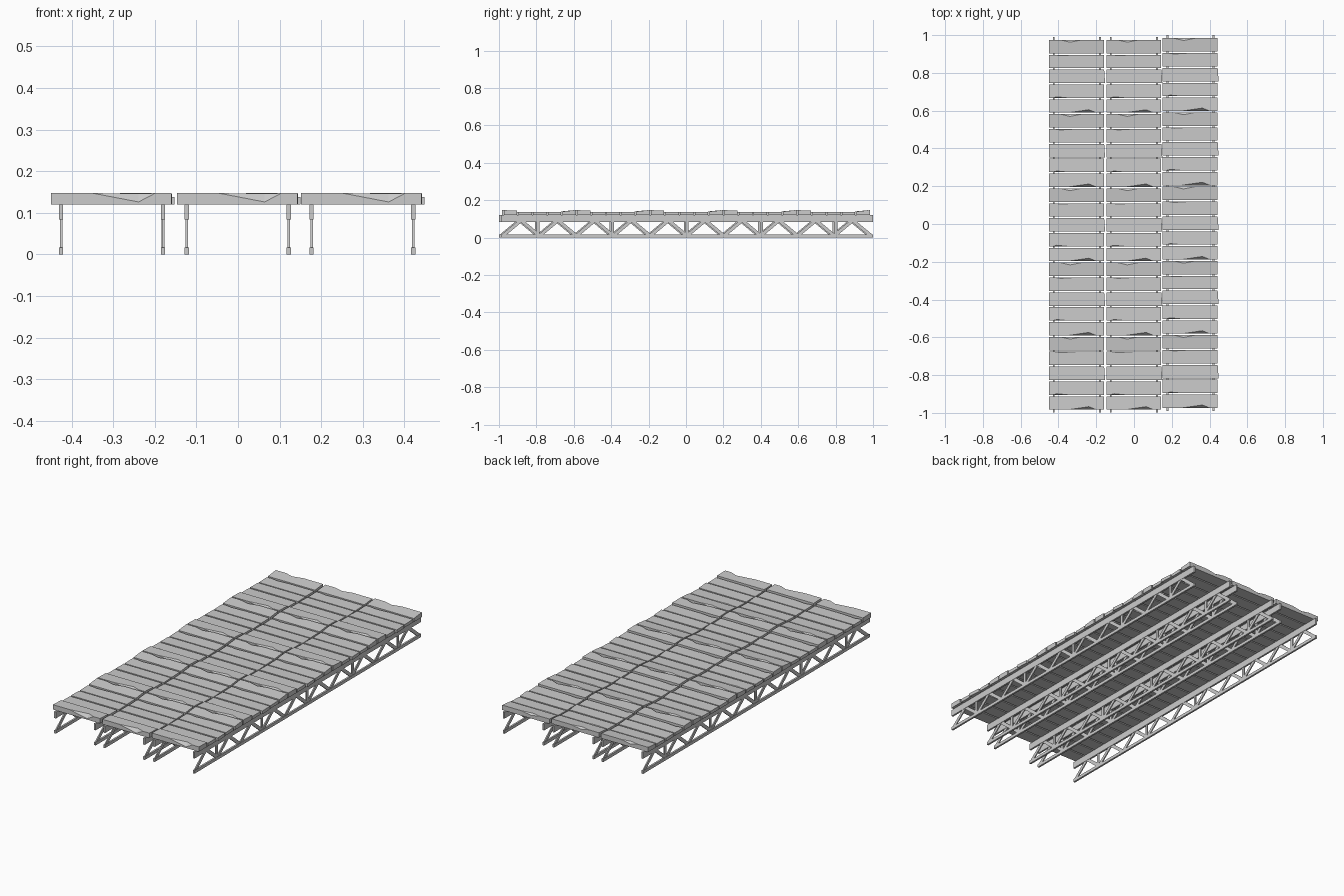
import bpy, bmesh
from math import atan2, hypot
from mathutils import Matrix, Vector

if "Cube" in bpy.data.objects:
    bpy.data.objects.remove(bpy.data.objects["Cube"])

PITCH, DEPTH, BASE, WIDTH = 0.0786, 0.071, 0.12, 0.289
HALF = 0.995


def finish(name, bm):
    bmesh.ops.recalc_face_normals(bm, faces=bm.faces)
    me = bpy.data.meshes.new(name)
    bm.to_mesh(me)
    bm.free()
    ob = bpy.data.objects.new(name, me)
    bpy.context.collection.objects.link(ob)
    return ob


def bar(bm, x, p, q, tx, tz):
    # rectangular bar between two (y, z) points
    dy, dz = q[0] - p[0], q[1] - p[1]
    m = (Matrix.Translation((x, (p[0] + q[0]) / 2, (p[1] + q[1]) / 2))
         @ Matrix.Rotation(atan2(dz, dy), 4, 'X')
         @ Matrix.Diagonal((tx, hypot(dy, dz), tz, 1)))
    bmesh.ops.create_cube(bm, size=1, matrix=m)


def plank(bm, x0, y0, zf, zb, ends, front=None, back=None):
    # zf/zb: top height at front/back edge; ends: extra length at front/back
    # chips: (start, low point, end, drop, inset) along that top edge
    y1 = y0 + DEPTH
    xf, xb = x0 + WIDTH + ends[0], x0 + WIDTH + ends[1]
    V = lambda x, y, z: bm.verts.new(Vector((x, y, z)))
    b = [V(x0, y0, BASE), V(xf, y0, BASE), V(xb, y1, BASE), V(x0, y1, BASE)]
    t = [V(x0, y0, zf), V(xf, y0, zf), V(xb, y1, zb), V(x0, y1, zb)]

    def edge(chip, y, z, s):
        if not chip:
            return [], []
        a, c, e, drop, inset = chip
        zi = z + (zb - zf) * inset / DEPTH * s
        va, vc, ve, q = (V(x0 + a, y, z), V(x0 + c, y, z - drop),
                         V(x0 + e, y, z), V(x0 + c, y + s * inset, zi))
        bm.faces.new((va, vc, q))
        bm.faces.new((vc, ve, q))
        return [va, vc, ve], [va, q, ve]

    f_side, f_top = edge(front, y0, zf, 1)
    b_side, b_top = edge(back, y1, zb, -1)
    bm.faces.new(b)
    bm.faces.new([b[1], b[0], t[0]] + f_side + [t[1]])
    bm.faces.new([b[2], b[3], t[3]] + b_side + [t[2]])
    bm.faces.new((b[1], b[2], t[2], t[1]))
    bm.faces.new((b[0], b[3], t[3], t[0]))
    bm.faces.new([t[0]] + f_top + [t[1], t[2]] + b_top[::-1] + [t[3]])


# five repeating weathered plank shapes
KINDS = [
    dict(zf=.147, zb=.145, ends=(0, .001), front=(.10, .21, .25, .021, .016)),
    dict(zf=.138, zb=.137, ends=(.001, 0), front=(.02, .04, .10, .006, .006)),
    dict(zf=.138, zb=.137, ends=(.007, .002)),
    dict(zf=.136, zb=.138, ends=(0, 0), back=(.03, .06, .14, .006, .005)),
    dict(zf=.140, zb=.147, ends=(.001, 0), back=(.06, .11, .17, .010, .012)),
]

# (plank left edge, truss x positions, y shift) for the three sections
SECTIONS = [(-.449, (-.425, -.180), -.004),
            (-.146, (-.123, .122), -.004),
            (.152, (.177, .421), .005)]

for n, (x0, trusses, dy) in enumerate(SECTIONS, 1):
    # deck
    bm = bmesh.new()
    for i in range(25):
        plank(bm, x0, -.979 + i * PITCH + dy, **KINDS[i % 5])
    finish(f"deck_planks_{n}", bm)
    # side trusses
    for side, x in zip(("left", "right"), trusses):
        bm = bmesh.new()
        bar(bm, x, (-HALF + dy, .102), (HALF + dy, .102), .010, .036)
        bar(bm, x, (-HALF + dy, .0085), (HALF + dy, .0085), .010, .017)
        step = (HALF - .01) / 10
        for k in range(20):
            y = dy - HALF + .01 + k * step
            za, zb = (.010, .092) if k % 2 == 0 else (.092, .010)
            bar(bm, x, (y, za), (y + step, zb), .006, .018)
        for k in range(-2, 3):
            bar(bm, x, (k * .4 * HALF + dy, .012), (k * .4 * HALF + dy, .09), .0065, .016)
        finish(f"truss_{side}_{n}", bm)
